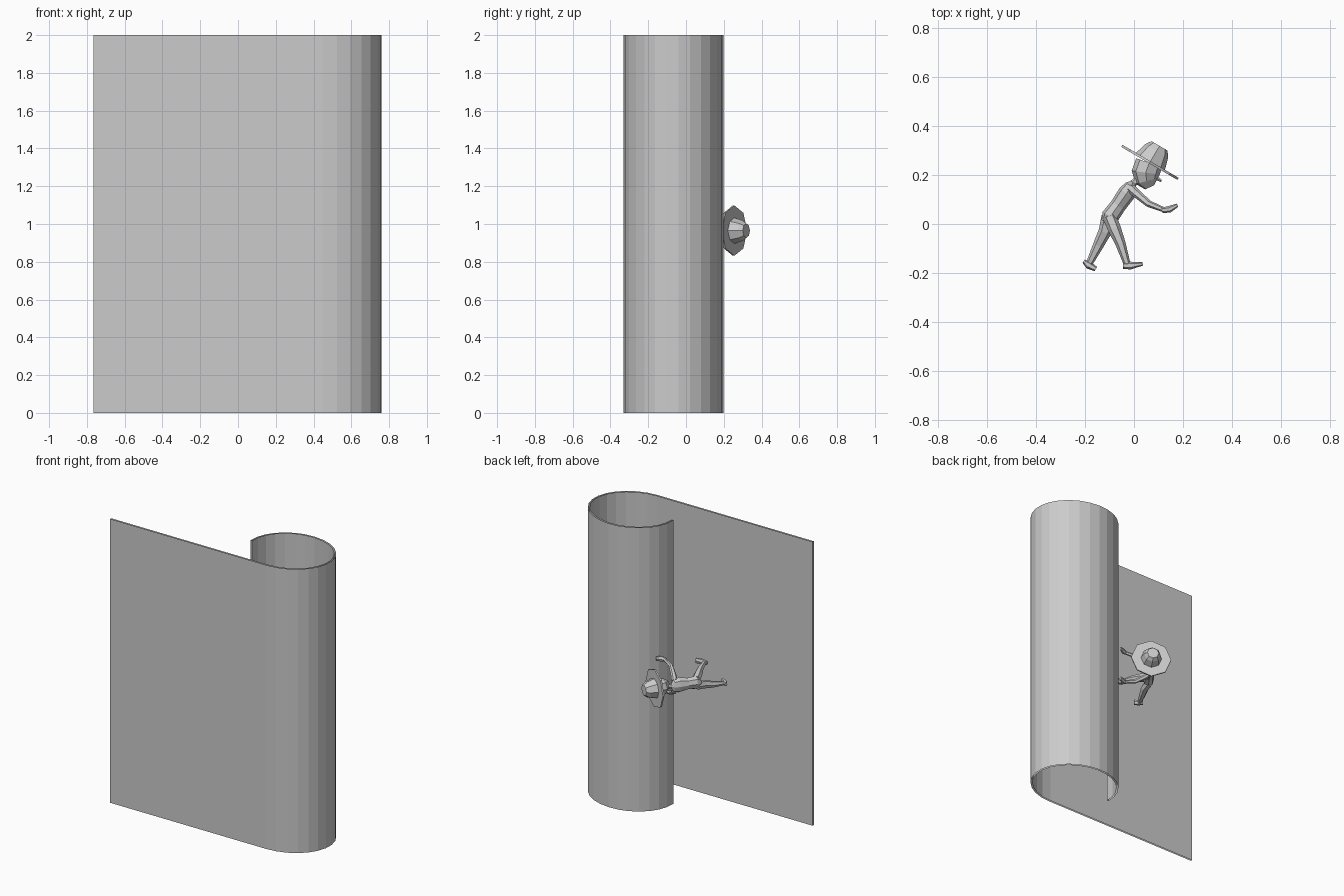
import bpy, bmesh, math
from mathutils import Vector

cube = bpy.data.objects.get("Cube")
if cube:
    bpy.data.objects.remove(cube)

grey = bpy.data.materials.new("plain grey")
grey.use_nodes = True
GREY = (0.6, 0.6, 0.6, 1)
grey.diffuse_color = GREY
grey.node_tree.nodes["Principled BSDF"].inputs["Base Color"].default_value = GREY


def finish(name, bm):
    bmesh.ops.recalc_face_normals(bm, faces=bm.faces)
    mesh = bpy.data.meshes.new(name)
    bm.to_mesh(mesh)
    bm.free()
    mesh.materials.append(grey)
    obj = bpy.data.objects.new(name, mesh)
    bpy.context.collection.objects.link(obj)
    return obj


def loft(name, stations, sides=6):
    """Closed tube through stations of (position, in-plane radius, sideways radius)."""
    bm = bmesh.new()
    pts = [Vector(s[0]) for s in stations]
    rings = []
    for i, (_, ra, rb) in enumerate(stations):
        t = (pts[min(i + 1, len(pts) - 1)] - pts[max(i - 1, 0)]).normalized()
        a = t.cross(Vector((0, 0, 1))).normalized()
        b = a.cross(t)
        angles = [math.tau * k / sides for k in range(sides)]
        rings.append([bm.verts.new(pts[i] + a * ra * math.cos(w) + b * rb * math.sin(w))
                      for w in angles])
    for r, q in zip(rings, rings[1:]):
        for k in range(sides):
            n = (k + 1) % sides
            bm.faces.new((r[k], r[n], q[n], q[k]))
    bm.faces.new(rings[0])
    bm.faces.new(rings[-1])
    return finish(name, bm)


# Sheet: flat panel that curls into a roll, a thin double skin with open rims
def sheet_profile(inset):
    pts = [(-0.765, -0.33 + inset)]
    steps = 20
    for k in range(steps + 1):
        w = math.radians(-90 + 273 * k / steps)
        rx = 0.31 if math.cos(w) > 0 else 0.297
        pts.append((0.45 + (rx - inset) * math.cos(w),
                    -0.065 + (0.265 - inset) * math.sin(w)))
    return pts


bm = bmesh.new()
loop = sheet_profile(0) + sheet_profile(0.012)[::-1]
low = [bm.verts.new((x, y, 0)) for x, y in loop]
high = [bm.verts.new((x, y, 2)) for x, y in loop]
for k in range(len(loop)):
    n = (k + 1) % len(loop)
    bm.faces.new((low[k], low[n], high[n], high[k]))
finish("rolled_sheet", bm)

# Figure: stands along +y, faces +x, and is symmetric about this depth
MID = 0.965


def at(x, y, side=0):
    return (x, y, MID + side)


loft("torso", [(at(-0.11, 0.005), 0.025, 0.03), (at(-0.098, 0.03), 0.036, 0.045),
               (at(-0.065, 0.075), 0.033, 0.04), (at(-0.03, 0.125), 0.036, 0.052),
               (at(-0.012, 0.155), 0.027, 0.045), (at(-0.004, 0.17), 0.012, 0.015)], 8)
loft("neck", [(at(-0.01, 0.16), 0.015, 0.015), (at(0.03, 0.195), 0.015, 0.015)])
loft("head", [(at(0.064, 0.15), 0.02, 0.02), (at(0.052, 0.175), 0.046, 0.042),
              (at(0.048, 0.21), 0.058, 0.056), (at(0.062, 0.25), 0.056, 0.056)], 8)
loft("nose", [(at(0.09, 0.19), 0.01, 0.008), (at(0.112, 0.175), 0.004, 0.004)], 4)

# Hat: tilted octagonal brim and tapered crown
up = Vector((0.506, 0.862, 0))
base = Vector(at(0.065, 0.252))
loft("hat_brim", [(base - up * 0.005, 0.133, 0.133), (base + up * 0.005, 0.133, 0.133)], 8)
loft("hat_crown", [(base, 0.07, 0.07), (base + up * 0.055, 0.054, 0.054),
                   (base + up * 0.078, 0.038, 0.038)], 8)

# Arms reach forward to the roll, one each side
for side, label in ((1, "left"), (-1, "right")):
    loft(label + "_arm", [(at(-0.012, 0.145, side * 0.035), 0.02, 0.018),
                          (at(0.01, 0.125, side * 0.06), 0.018, 0.017),
                          (at(0.06, 0.083, side * 0.095), 0.014, 0.014),
                          (at(0.125, 0.057, side * 0.11), 0.01, 0.01)])
    loft(label + "_hand", [(at(0.115, 0.056, side * 0.11), 0.011, 0.012),
                           (at(0.145, 0.06, side * 0.113), 0.014, 0.02),
                           (at(0.178, 0.077, side * 0.113), 0.007, 0.014)])

# Legs in a walking stride
loft("front_leg", [(at(-0.1, 0.03, 0.02), 0.028, 0.028), (at(-0.08, -0.02, 0.03), 0.027, 0.028),
                   (at(-0.055, -0.08, 0.04), 0.021, 0.021),
                   (at(-0.028, -0.165, 0.045), 0.014, 0.014)])
loft("front_foot", [(at(-0.045, -0.17, 0.045), 0.013, 0.014),
                    (at(-0.015, -0.17, 0.045), 0.016, 0.02),
                    (at(0.036, -0.163, 0.045), 0.007, 0.02)])
loft("back_leg", [(at(-0.105, 0.03, -0.02), 0.028, 0.028), (at(-0.118, -0.03, -0.03), 0.027, 0.028),
                  (at(-0.145, -0.085, -0.045), 0.022, 0.022),
                  (at(-0.182, -0.16, -0.055), 0.014, 0.014)])
loft("back_foot", [(at(-0.206, -0.152, -0.055), 0.008, 0.014),
                   (at(-0.185, -0.168, -0.055), 0.016, 0.018),
                   (at(-0.156, -0.184, -0.055), 0.01, 0.02)])
